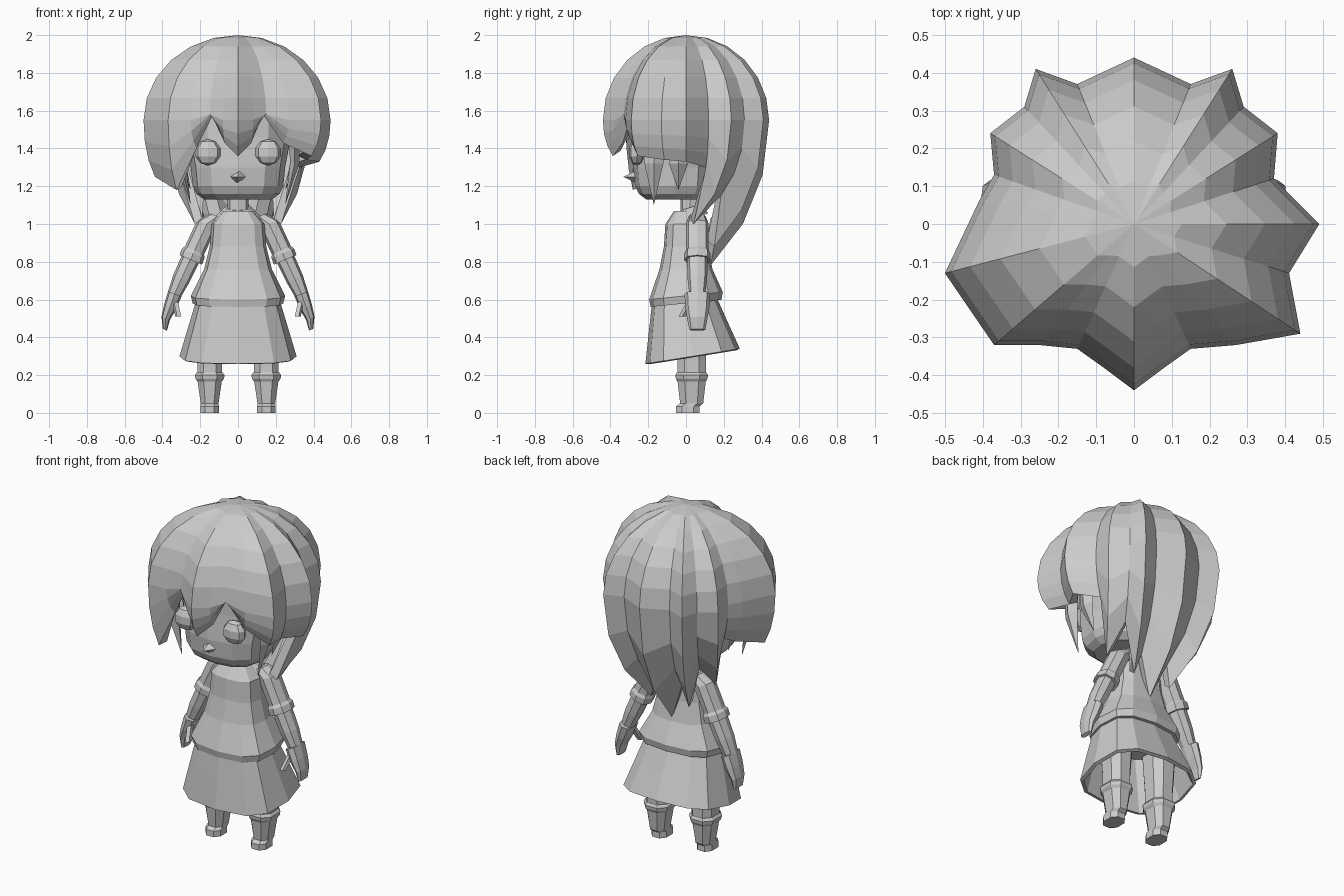
import bpy, bmesh, math
from mathutils import Vector

cube = bpy.data.objects.get("Cube")
if cube:
    bpy.data.objects.remove(cube, do_unlink=True)

colour = (.6, .6, .6, 1)
grey = bpy.data.materials.new("plain_grey")
grey.use_nodes = True
grey.diffuse_color = colour
grey.node_tree.nodes["Principled BSDF"].inputs["Base Color"].default_value = colour


def ring(centre, across, along, sides=8, power=.8, tilt=0, slope=0, phase=0):
    """Rounded outline; tilt turns it about the y axis, slope lifts its back."""
    points = []
    for i in range(sides):
        angle = math.tau * (i + phase) / sides
        cosine, sine = math.cos(angle), math.sin(angle)
        u = math.copysign(abs(cosine) ** power, cosine) * across
        v = math.copysign(abs(sine) ** power, sine) * along
        points.append(Vector(centre) + Vector((u * math.cos(tilt), v, u * math.sin(tilt) + slope * v)))
    return points


def loft(name, outlines, caps=True, thickness=0, side=1):
    """Skin a row of outlines; side=-1 gives the mirrored twin."""
    bm = bmesh.new()
    rows = [[bm.verts.new((p.x * side, p.y, p.z)) for p in outline] for outline in outlines]
    for upper, lower in zip(rows, rows[1:]):
        for i in range(len(upper)):
            bm.faces.new((upper[i - 1], upper[i], lower[i], lower[i - 1]))
    if caps:
        bm.faces.new(rows[0])
        bm.faces.new(rows[-1])
    bmesh.ops.remove_doubles(bm, verts=bm.verts, dist=.002)
    bmesh.ops.recalc_face_normals(bm, faces=bm.faces)
    mesh = bpy.data.meshes.new(name)
    bm.to_mesh(mesh)
    bm.free()
    mesh.materials.append(grey)
    obj = bpy.data.objects.new(name, mesh)
    bpy.context.collection.objects.link(obj)
    if thickness:
        solidify = obj.modifiers.new("thickness", "SOLIDIFY")
        solidify.thickness = thickness
        solidify.offset = -1


def hanging(x, y, tip_z):
    """Back lock: the lower its tip, the further it draws in to the nape."""
    drop = max(0, 1.4 - tip_z)
    return Vector((x, y, 0)), Vector((x * (1 - drop), y - drop / 2, tip_z))


def swept(x, y, tip_z):
    """Fringe lock: curls in a little under its widest point."""
    return Vector((x, y, 0)), Vector((x * .88, y * .88, tip_z))


def lock_column(widest, tip):
    """Quarter ellipse from the crown, then a bend down to the tip."""
    brow = 1.55
    column = []
    for step in range(7):
        angle = math.pi / 12 * step
        point = widest * math.sin(angle)
        point.z = max(brow + (2 - brow) * math.cos(angle), tip.z)
        column.append(point)
    start = column[-1]
    bend = Vector((start.x, start.y, start.z + (tip.z - start.z) * .6))
    for step in range(1, 4):
        t = step / 3
        column.append(start.lerp(bend, t).lerp(bend.lerp(tip, t), t))
    return column


# Hair: ridges and grooves given by widest point and height of the tip
back_half = [hanging(.38, .24, 1), hanging(.29, .31, 1.15), hanging(.26, .41, .88), hanging(.15, .37, 1)]
back_other = [(Vector((-w.x, w.y, 0)), Vector((-t.x, t.y, t.z))) for w, t in reversed(back_half)]
left_sweep = [swept(.15, -.33, 1.58), swept(.27, -.32, 1.43), swept(.44, -.29, 1.36),
              swept(.41, -.13, 1.34), swept(.49, 0, 1.33), swept(.37, .12, 1.3)]
right_sweep = [swept(-.37, .13, 1.33), swept(-.41, .06, 1.3), swept(-.5, -.13, 1.25),
               swept(-.37, -.32, 1.18), swept(-.25, -.32, 1.4), swept(-.15, -.33, 1.58)]
middle = [swept(-.08, -.38, 1.43), swept(0, -.44, 1.36), swept(.08, -.38, 1.43)]
locks = back_half + [hanging(0, .44, .78)] + back_other + right_sweep + middle + left_sweep
loft("hair", list(zip(*(lock_column(*lock) for lock in locks))), caps=False, thickness=.05)

# Head with a flat chin, and a small pointed nose
face = []
for z, width in ((1.13, .18), (1.16, .22), (1.2, .24), (1.3, .25), (1.46, .28), (1.65, .28), (1.8, .2)):
    face.append(ring((0, -.06 if z < 1.4 else -.02, z), width, width - .03, sides=12))
loft("head", face)
loft("nose", [ring((0, -.27, 1.25 + lift), .04 - abs(lift), .06 - 2 * abs(lift), sides=4) for lift in (-.03, 0, .03)])

# Neck and collar
loft("neck", [ring((0, .02, z), .055, .05) for z in (1, 1.16)])
loft("collar", [ring((0, .03, 1.03 + rise), .13 - rise, .09 - rise / 2, sides=10, slope=.3) for rise in (0, .04, .06)])

# Tunic flares to a hem, and the open skirt dips at the front
tunic = ((1.07, .08), (1, .14), (.88, .15), (.76, .18), (.62, .25), (.58, .24))
loft("tunic", [ring((0, 0, z), width, width * .78, sides=12, power=.7, slope=.1 if z < .7 else 0)
               for z, width in tunic])
loft("skirt", [ring((0, .045 * t - .01, .6 - .3 * t), .22 + .09 * t, .17 + .08 * t,
                    sides=12, power=.7, slope=.1 + .06 * t) for t in (0, .5, 1)],
     caps=False, thickness=.02)

for side, label in ((1, "left"), (-1, "right")):
    # Rounded eye
    turns = [math.pi * step / 5 for step in range(6)]
    loft(label + "_eye", [ring((.16, -.26, 1.38 + .07 * math.cos(a)), .07 * math.sin(a), .045 * math.sin(a))
                          for a in turns], side=side)

    # Thin locks beside the face
    for place, y, tip in (("front", -.17, 1.1), ("rear", -.04, 1.18)):
        loft(f"{label}_{place}_side_lock",
             [ring((.3, y, 1.5), .03, .06, sides=4), ring((.3, y, 1.32), .025, .05, sides=4),
              ring((.25, y, tip), 0, 0, sides=4)], side=side)

    # Arm in three pieces: x, z and radius down its path
    sleeve = ((.11, 1.04, .04), (.165, 1, .055), (.23, .86, .055), (.237, .845, .065), (.25, .81, .065))
    forearm = ((.24, .84, .05), (.3, .71, .047), (.34, .62, .036))
    hand = ((.335, .63, .038), (.36, .56, .034), (.383, .5, .024), (.387, .44, .012))
    for part, path, flat in (("sleeve", sleeve, 0), ("forearm", forearm, 0), ("hand", hand, .025)):
        loft(f"{label}_{part}", [ring((x, .06, z), radius, radius + .005 + flat, tilt=.4)
                                 for x, z, radius in path], side=side)
    loft(label + "_thumb", [ring((.335 - .02 * t, .03 - .05 * t, .6 - .09 * t), .017, .02, sides=5)
                            for t in (0, .5, 1)], side=side)

    # Leg, and a cuffed boot with the toe pushed forward
    leg = ((.5, .085), (.28, .07), (.19, .07))
    boot = ((.215, .072), (.2, .084), (.18, .08), (.165, .068), (.05, .05), (.035, .052), (0, .052))
    for part, path in (("leg", leg), ("boot", boot)):
        loft(f"{label}_{part}", [ring((.15, .01 if z < .04 else .03, z), width, width * .8 + .025, phase=.5)
                                 for z, width in path], side=side)
